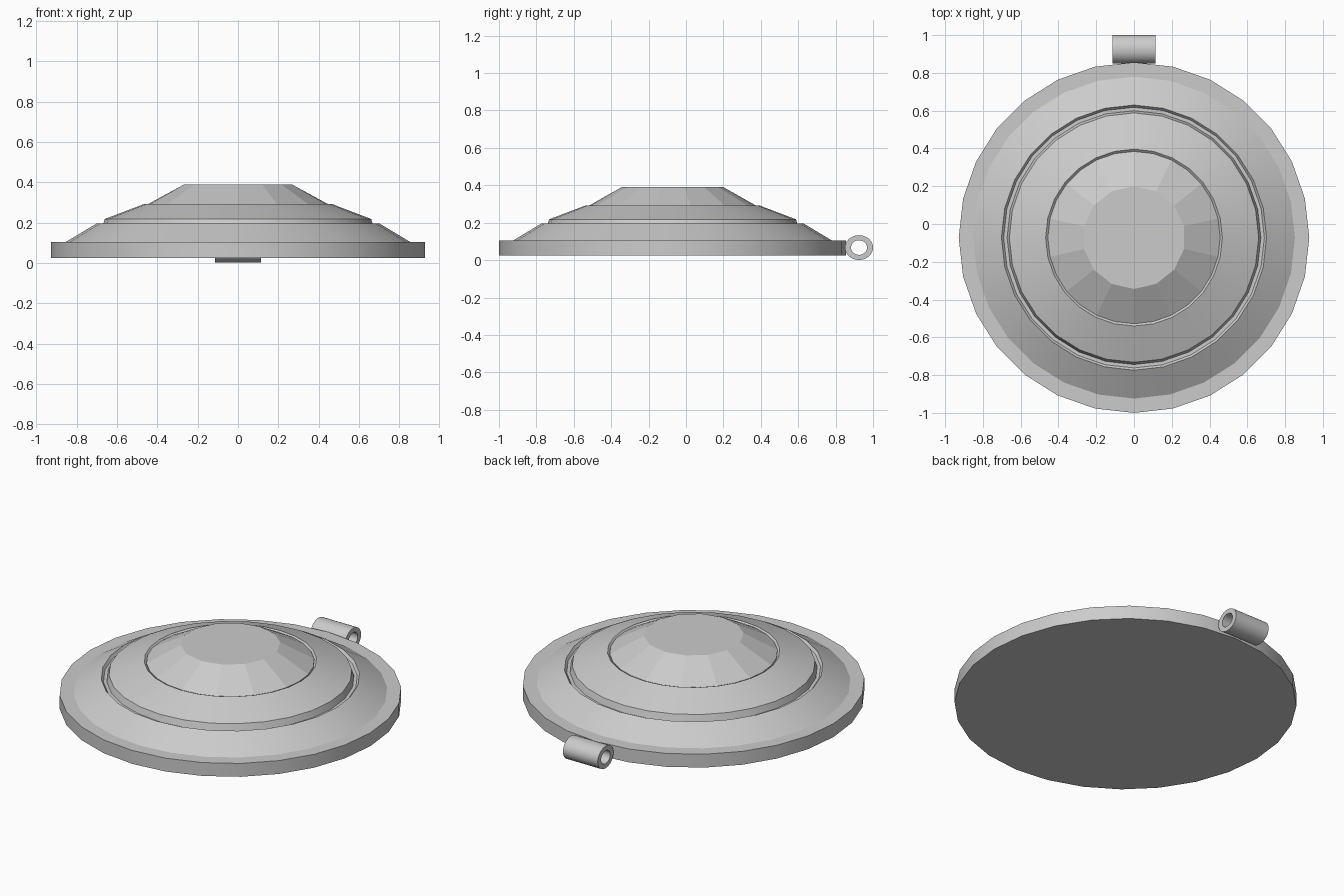
import bpy, bmesh, math

if "Cube" in bpy.data.objects:
    bpy.data.objects.remove(bpy.data.objects["Cube"])

CY = -0.072   # centre of the disc in y
SEG = 28


def finish(name, bm, smooth=None):
    bmesh.ops.recalc_face_normals(bm, faces=bm.faces[:])
    me = bpy.data.meshes.new(name)
    bm.to_mesh(me)
    bm.free()
    ob = bpy.data.objects.new(name, me)
    bpy.context.collection.objects.link(ob)
    if smooth:
        bpy.ops.object.select_all(action='DESELECT')
        ob.select_set(True)
        bpy.context.view_layer.objects.active = ob
        bpy.ops.object.shade_smooth_by_angle(angle=math.radians(smooth))
    return ob


def ring(bm, n, r, z, offset=0.0):
    return [bm.verts.new((r * math.cos(2 * math.pi * (i + offset) / n),
                          CY + r * math.sin(2 * math.pi * (i + offset) / n), z))
            for i in range(n)]


def bridge(bm, a, b):
    n = len(a)
    for i in range(n):
        j = (i + 1) % n
        bm.faces.new((a[i], a[j], b[j], b[i]))


# stepped disc: flange, outer slope, groove, inner slope, gem seat
profile = [(0.928, 0.025), (0.928, 0.105), (0.852, 0.105), (0.702, 0.195),
           (0.69, 0.18), (0.672, 0.18), (0.66, 0.218), (0.468, 0.291),
           (0.456, 0.28)]
bm = bmesh.new()
rings = [ring(bm, SEG, r, z) for r, z in profile]
for a, b in zip(rings, rings[1:]):
    bridge(bm, a, b)
bm.faces.new(rings[0])
bm.faces.new(rings[-1])
finish("stepped_disc", bm, 20)

# faceted gem: 14 flat facets on a 28-sided girdle
bm = bmesh.new()
low = ring(bm, SEG, 0.456, 0.28)
girdle = ring(bm, SEG, 0.456, 0.286)
top = ring(bm, SEG // 2, 0.272, 0.39, 0.5)
bridge(bm, low, girdle)
for i in range(SEG // 2):
    j = (i + 1) % (SEG // 2)
    g = [girdle[(2 * i + k) % SEG] for k in (1, 2, 3)]
    bm.faces.new(g + [top[j], top[i]])
bm.faces.new(top)
bm.faces.new(low)
finish("gem", bm)

# hanging loop: oval tube along x at the back
bm = bmesh.new()
N = 32
loops = []
for x, ry, rz in [(-0.115, 0.075, 0.066), (0.115, 0.075, 0.066),
                  (0.115, 0.043, 0.039), (-0.115, 0.043, 0.039)]:
    loops.append([bm.verts.new((x, 0.925 + ry * math.cos(2 * math.pi * i / N),
                                0.067 + rz * math.sin(2 * math.pi * i / N)))
                  for i in range(N)])
for k in range(4):
    bridge(bm, loops[k], loops[(k + 1) % 4])
finish("hanging_loop", bm, 30)
